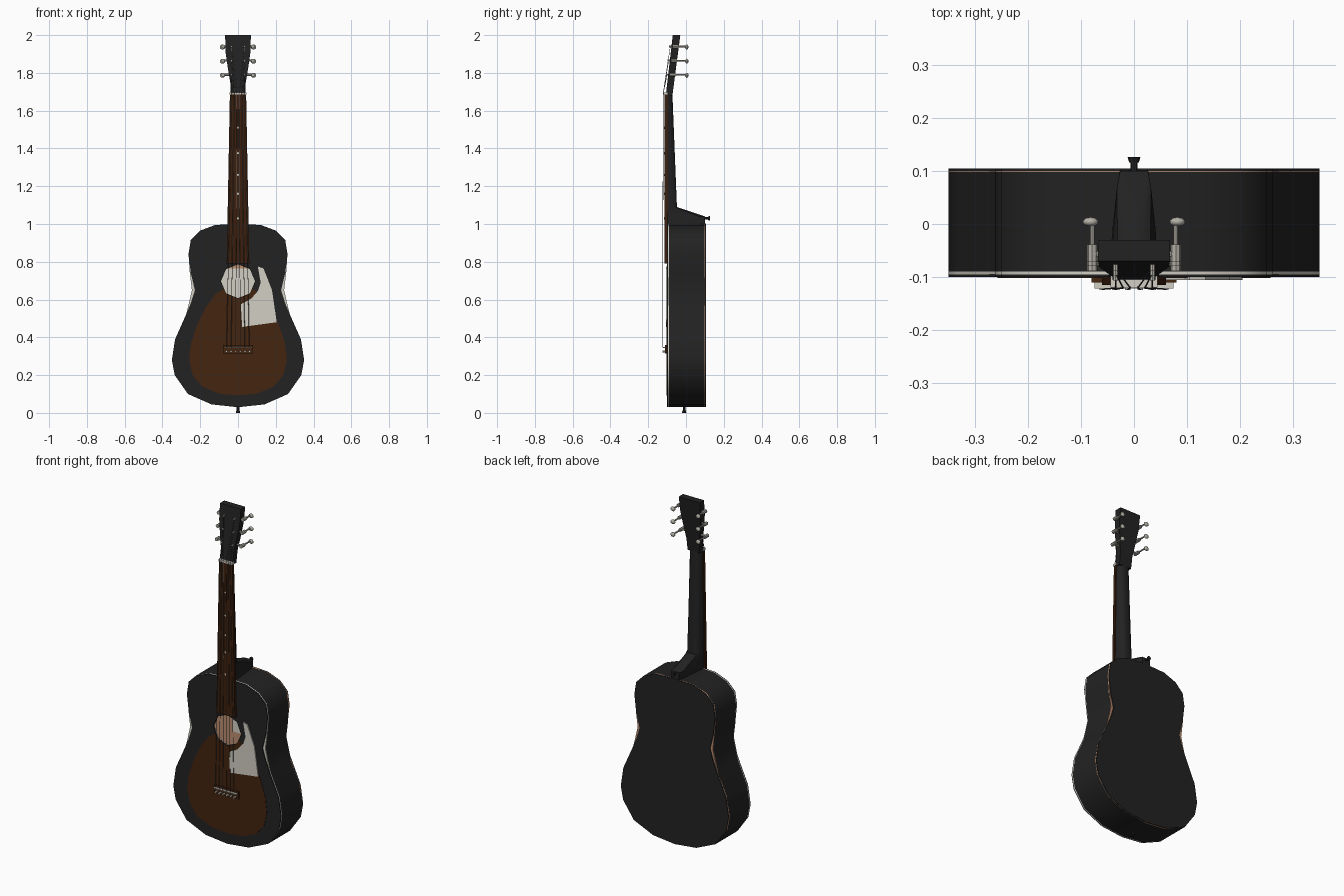
import bpy, bmesh, math
from mathutils import Vector

if "Cube" in bpy.data.objects:
    bpy.data.objects.remove(bpy.data.objects["Cube"])


def material(name, rgb):
    m = bpy.data.materials.new(name)
    m.diffuse_color = (*rgb, 1)
    m.use_nodes = True
    m.node_tree.nodes["Principled BSDF"].inputs["Base Color"].default_value = m.diffuse_color
    return m


BLACK = material("black lacquer", (0.016, 0.016, 0.016))
BROWN = material("burst brown", (0.058, 0.018, 0.005))
BOARD = material("fretboard brown", (0.045, 0.014, 0.004))
CREAM = material("cream", (0.64, 0.62, 0.55))
WOOD = material("bare wood", (0.5, 0.27, 0.16))
METAL = material("tuner metal", (0.45, 0.43, 0.38))
STRING = material("string grey", (0.12, 0.12, 0.12))


def make(name, bm, *mats):
    bmesh.ops.recalc_face_normals(bm, faces=bm.faces)
    me = bpy.data.meshes.new(name)
    bm.to_mesh(me)
    bm.free()
    ob = bpy.data.objects.new(name, me)
    bpy.context.collection.objects.link(ob)
    for m in mats:
        me.materials.append(m)
    return ob


def loft(name, sections, mat):
    """Skin a list of equal-length point loops and cap both ends."""
    bm = bmesh.new()
    rings = [[bm.verts.new(p) for p in s] for s in sections]
    n = len(rings[0])
    for a, b in zip(rings, rings[1:]):
        for i in range(n):
            j = (i + 1) % n
            bm.faces.new((a[i], a[j], b[j], b[i]))
    bm.faces.new(rings[0])
    bm.faces.new(rings[-1])
    return make(name, bm, mat)


def plate(name, outline, y0, y1, mat):
    return loft(name, [[(x, y, z) for x, z in outline] for y in (y0, y1)], mat)


def rod(name, a, b, r, mat, sides=8, r2=None):
    a, b = Vector(a), Vector(b)
    bm = bmesh.new()
    bmesh.ops.create_cone(bm, cap_ends=True, segments=sides, radius1=r,
                          radius2=r if r2 is None else r2, depth=(b - a).length)
    rot = (b - a).to_track_quat('Z', 'Y').to_matrix()
    bmesh.ops.rotate(bm, matrix=rot, verts=bm.verts)
    bmesh.ops.translate(bm, vec=(a + b) / 2, verts=bm.verts)
    return make(name, bm, mat)


def ball(name, loc, size, mat):
    bm = bmesh.new()
    bmesh.ops.create_uvsphere(bm, u_segments=10, v_segments=6, radius=1)
    bmesh.ops.scale(bm, vec=size, verts=bm.verts)
    bmesh.ops.translate(bm, vec=loc, verts=bm.verts)
    return make(name, bm, mat)


def mirrored(half):
    return half + [(-x, z) for x, z in reversed(half) if x > 0]


# Body outlines: the panels have a tighter waist than the sides
upper = [(0, 1.0), (0.12, 0.995), (0.2, 0.965), (0.25, 0.915), (0.262, 0.84)]
lower = [(0.275, 0.52), (0.333, 0.39), (0.35, 0.28), (0.335, 0.2),
         (0.265, 0.1), (0.14, 0.045), (0, 0.03)]
panel = mirrored(upper + [(0.25, 0.74), (0.228, 0.65), (0.25, 0.58)] + lower)
side = mirrored(upper + [(0.255, 0.74), (0.244, 0.65), (0.26, 0.58)] + lower)

# Body sides: hollow wall, black outside and bare wood inside
bm = bmesh.new()
rings = []
for s, y in ((1, -0.09), (1, 0.098), (0.97, 0.098), (0.97, -0.09)):
    rings.append([bm.verts.new((x * s, y, 0.5 + (z - 0.5) * s)) for x, z in side])
n = len(side)
for k in range(4):
    a, b = rings[k], rings[(k + 1) % 4]
    for i in range(n):
        j = (i + 1) % n
        f = bm.faces.new((a[i], a[j], b[j], b[i]))
        f.material_index = 0 if k == 0 else 1
make("body_sides", bm, BLACK, WOOD)

# Back, lining, label, binding and top
plate("back_lining", side, 0.094, 0.1, WOOD)
plate("back_panel", panel, 0.1, 0.105, BLACK)
plate("inner_label", [(-0.1, 0.59), (0.1, 0.59), (0.1, 0.765), (-0.1, 0.765)],
      0.09, 0.094, CREAM)
binding = plate("binding", side, -0.095, -0.09, CREAM)
top = plate("top_panel", panel, -0.1, -0.095, BLACK)
burst = plate("burst_panel", mirrored(
    [(0, 0.68), (0.07, 0.66), (0.12, 0.628), (0.17, 0.56), (0.215, 0.47),
     (0.248, 0.37), (0.258, 0.28), (0.24, 0.2), (0.19, 0.14), (0.1, 0.102),
     (0, 0.093)]), -0.102, -0.1, BROWN)

# Sound hole cut through the front layers
cutter = rod("hole_cutter", (0, -0.2, 0.697), (0, -0.05, 0.697), 0.09, BLACK)
cutter.hide_render = True
for ob in (binding, top, burst):
    mod = ob.modifiers.new("hole", 'BOOLEAN')
    mod.operation = 'DIFFERENCE'
    mod.solver = 'EXACT'
    mod.object = cutter
    bpy.context.view_layer.objects.active = ob
    bpy.ops.object.modifier_apply(modifier=mod.name)
bpy.data.objects.remove(cutter)

# Pickguard
plate("pickguard", [(0.105, 0.775), (0.135, 0.765), (0.18, 0.65), (0.205, 0.48),
                    (0.022, 0.455), (0.015, 0.575), (0.07, 0.605), (0.105, 0.645),
                    (0.12, 0.69)], -0.106, -0.1, CREAM)

# Neck with heel: half-round sections swelling backwards at the body
ROUND, HEEL = (1, 0.92, 0.65, 0.3), (1, 0.86, 0.68, 0.56)
DEPTH = (0, 0.45, 0.85, 1)


def neck_section(z, w, yf, yb, widths):
    half = [(w * k, yf + (yb - yf) * d, z) for k, d in zip(widths, DEPTH)]
    return half + [(-x, y, z) for x, y, z in reversed(half)]


loft("neck", [neck_section(0.985, 0.047, -0.1, 0.103, HEEL),
              neck_section(1.04, 0.047, -0.1, 0.1, HEEL),
              neck_section(1.09, 0.048, -0.1, -0.048, ROUND),
              neck_section(1.69, 0.04, -0.105, -0.072, ROUND)], BLACK)
loft("fretboard", [[(-w, -0.115, z), (w, -0.115, z), (w, -0.099, z), (-w, -0.099, z)]
                   for z, w in ((0.79, 0.06), (1.69, 0.043))], BOARD)
plate("nut", [(-0.044, 1.685), (0.044, 1.685), (0.044, 1.697), (-0.044, 1.697)],
      -0.12, -0.098, CREAM)
for z in (1.03, 1.16, 1.26, 1.375, 1.51):
    rod("fret_marker", (0, -0.116, z), (0, -0.11, z), 0.006, CREAM)


# Headstock, leaning back
def head_y(z, back=False):
    t = (z - 1.68) / 0.32
    return -0.072 + 0.042 * t if back else -0.107 + 0.037 * t


head = []
for z, w in ((1.68, 0.04), (1.75, 0.041), (1.82, 0.053), (1.91, 0.066), (2.0, 0.068)):
    f, b = head_y(z), head_y(z, True)
    head.append([(-w, f, z), (w, f, z), (w, b, z), (-w, b, z)])
loft("headstock", head, BLACK)

# Tuners: post, side stem, gear, shaft and button, three per side
for sx in (-1, 1):
    for z in (1.79, 1.865, 1.94):
        yf, x = head_y(z), sx * 0.079
        ym = yf + 0.02
        rod("tuner_post", (sx * 0.035, yf - 0.012, z), (sx * 0.035, yf + 0.01, z), 0.005, METAL)
        rod("tuner_stem", (sx * 0.04, ym, z), (sx * 0.085, ym, z), 0.006, METAL)
        rod("tuner_gear", (x, ym - 0.014, z), (x, ym + 0.018, z), 0.01, METAL)
        rod("tuner_shaft", (x, ym, z), (x, 0.0, z), 0.0045, METAL)
        ball("tuner_button", (x + sx * 0.003, 0.004, z - 0.003), (0.015, 0.009, 0.013), METAL)

# Bridge, saddle and pins
plate("bridge", [(-0.08, 0.315), (0.08, 0.315), (0.08, 0.36), (-0.08, 0.36)],
      -0.11, -0.1, BROWN)
plate("saddle", [(-0.075, 0.343), (0.075, 0.343), (0.075, 0.349), (-0.075, 0.349)],
      -0.122, -0.108, CREAM)

# Strings, each ending at its tuner post
posts = [(-0.035, 1.79), (-0.035, 1.865), (-0.035, 1.94),
         (0.035, 1.94), (0.035, 1.865), (0.035, 1.79)]
for i, (px, pz) in enumerate(posts):
    k = (i - 2.5) / 2.5
    low, nut = (k * 0.06, -0.123, 0.346), (k * 0.034, -0.121, 1.69)
    rod("string", low, nut, 0.0014, STRING, 4)
    rod("string_end", nut, (px, head_y(pz) - 0.006, pz), 0.0014, STRING, 4)
    rod("bridge_pin", (k * 0.06, -0.125, 0.325), (k * 0.06, -0.105, 0.325), 0.006, CREAM, 6)

# Strap buttons on the heel and at the tail
rod("heel_button_stem", (0, 0.095, 1.03), (0, 0.118, 1.03), 0.007, BLACK)
rod("heel_button_cap", (0, 0.116, 1.03), (0, 0.126, 1.03), 0.009, BLACK, r2=0.012)
rod("tail_button_stem", (0, -0.01, 0.035), (0, -0.01, 0.01), 0.007, BLACK)
rod("tail_button_cap", (0, -0.01, 0.012), (0, -0.01, 0.0), 0.009, BLACK, r2=0.012)

# Smooth the rounded parts, keep real edges sharp
bpy.ops.object.select_all(action='SELECT')
bpy.ops.object.shade_smooth_by_angle(angle=math.radians(38))
